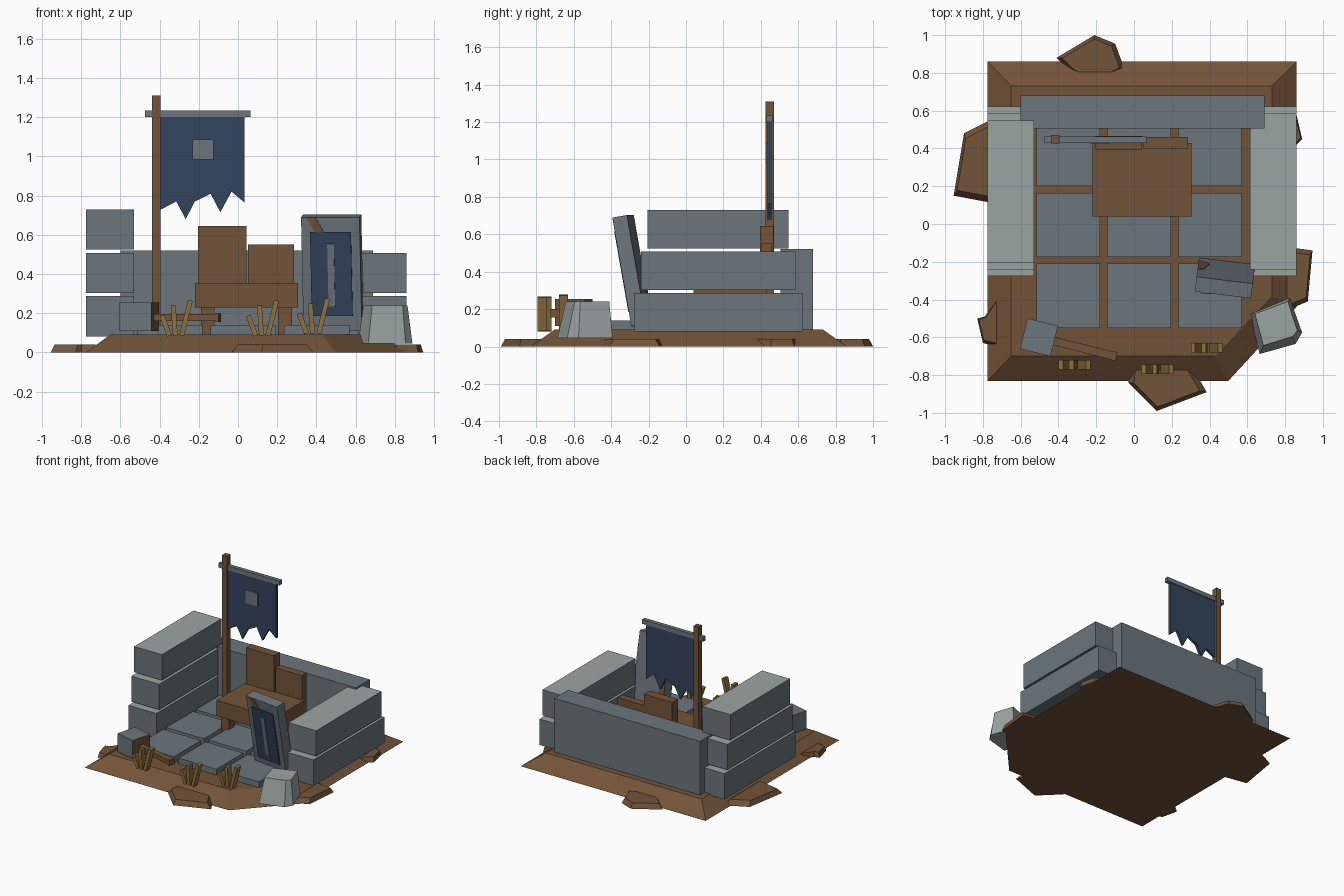
import bpy, bmesh, math
from mathutils import Matrix, Vector

if "Cube" in bpy.data.objects:
    bpy.data.objects.remove(bpy.data.objects["Cube"])


def material(name, rgb):
    m = bpy.data.materials.new(name)
    m.diffuse_color = (*rgb, 1)
    m.use_nodes = True
    m.node_tree.nodes["Principled BSDF"].inputs["Base Color"].default_value = m.diffuse_color
    return m


WOOD = material("brown wood and earth", (0.171, 0.088, 0.040))
STONE = material("slate stone", (0.150, 0.180, 0.205))
PALE = material("pale stone", (0.330, 0.375, 0.365))
NAVY = material("navy cloth", (0.034, 0.058, 0.110))
STRAW = material("dry straw", (0.270, 0.165, 0.048))


def finish(name, bm, mats, matrix=None):
    bmesh.ops.recalc_face_normals(bm, faces=bm.faces)
    mesh = bpy.data.meshes.new(name)
    bm.to_mesh(mesh)
    bm.free()
    for m in mats:
        mesh.materials.append(m)
    ob = bpy.data.objects.new(name, mesh)
    bpy.context.collection.objects.link(ob)
    if matrix:
        ob.matrix_world = matrix
    return ob


def box(name, x, y, z, mats, matrix=None, accent=None):
    """Box from ranges; faces pointing along accent get the second material."""
    bm = bmesh.new()
    bmesh.ops.create_cube(bm, size=1)
    for v in bm.verts:
        v.co = [r[0] if c < 0 else r[1] for c, r in zip(v.co, (x, y, z))]
    bmesh.ops.recalc_face_normals(bm, faces=bm.faces)
    if accent:
        for f in bm.faces:
            f.material_index = int(f.normal.dot(Vector(accent)) > 0.9)
    return finish(name, bm, mats, matrix)


def loft(name, lower, upper, z0, z1, mat):
    """Solid between two outlines with the same number of points."""
    bm = bmesh.new()
    a = [bm.verts.new((*p, z0)) for p in lower]
    b = [bm.verts.new((*p, z1)) for p in upper]
    bm.faces.new(a)
    bm.faces.new(b)
    for i in range(len(a)):
        j = (i + 1) % len(a)
        bm.faces.new((a[i], a[j], b[j], b[i]))
    return finish(name, bm, [mat])


def front_plate(name, outline, y0, y1, mat, matrix=None):
    """Outline in x and z, extruded along y."""
    bm = bmesh.new()
    f = bm.faces.new([bm.verts.new((x, y0, z)) for x, z in outline])
    r = bmesh.ops.extrude_face_region(bm, geom=[f])
    bmesh.ops.translate(bm, vec=(0, y1 - y0, 0),
                        verts=[g for g in r["geom"] if isinstance(g, bmesh.types.BMVert)])
    return finish(name, bm, [mat], matrix)


def placed(loc, yaw=0, tilt=0, roll=0):
    return (Matrix.Translation(loc) @ Matrix.Rotation(math.radians(yaw), 4, 'Z')
            @ Matrix.Rotation(math.radians(tilt), 4, 'X')
            @ Matrix.Rotation(math.radians(roll), 4, 'Y'))


# Earth mound with one cut corner
loft("earth_mound",
     [(-.775, .86), (.86, .86), (.86, -.44), (.5, -.83), (-.775, -.83)],
     [(-.65, .73), (.73, .73), (.73, -.38), (.43, -.70), (-.65, -.70)], 0, .092, WOOD)

# Low clods around the mound
clods = [
    [(-.41, .88), (-.21, 1.0), (-.10, .955), (-.05, .82), (-.20, .74), (-.34, .81)],
    [(-.74, .56), (-.90, .48), (-.955, .15), (-.74, .11)],
    [(-.72, -.39), (-.79, -.49), (-.83, -.50), (-.80, -.63), (-.72, -.65)],
    [(-.02, -.76), (-.03, -.84), (.12, -.99), (.385, -.89), (.31, -.76)],
    [(.80, -.12), (.945, -.14), (.92, -.41), (.80, -.46)],
    [(.80, .60), (.86, .58), (.89, .45), (.80, .36)],
]
for i, pts in enumerate(clods):
    cx = sum(p[0] for p in pts) / len(pts)
    cy = sum(p[1] for p in pts) / len(pts)
    top = [(cx + (x - cx) * .84, cy + (y - cy) * .84) for x, y in pts]
    loft(f"earth_clod_{i + 1}", pts, top, 0, .04, WOOD)

# Paved floor
for i in range(3):
    for j in range(3):
        x, y = -.515 + .375 * i, -.55 + .375 * j
        box(f"floor_slab_{i}_{j}", (x, x + .335), (y, y + .34), (.08, .14), [STONE])

# Walls of stacked blocks, pale on top
box("back_wall", (-.60, .69), (.505, .68), (.09, .52), [STONE])
courses = [(-.275, .622, .08, .287), (-.24, .585, .303, .507), (-.205, .547, .525, .73)]
for side, (x0, x1), n in (("left", (-.775, -.53), 3), ("right", (.615, .86), 2)):
    for k, (y0, y1, z0, z1) in enumerate(courses[:n]):
        box(f"{side}_wall_block_{k + 1}", (x0, x1), (y0, y1), (z0, z1),
            [STONE, PALE], accent=(0, 0, 1))

# Broken seat
box("seat", (-.22, .305), (.04, .43), (.23, .355), [WOOD])
box("tall_back_board", (-.205, .043), (.395, .467), (.34, .645), [WOOD])
box("short_back_board", (.05, .285), (.40, .46), (.34, .55), [WOOD])
for i, x in enumerate((-.155, .24)):
    for j, y in enumerate((.09, .37)):
        box(f"seat_leg_{i}_{j}", (x - .035, x + .035), (y - .035, y + .035), (.09, .235), [WOOD])

# Banner
box("banner_pole", (-.44, -.395), (.425, .47), (.09, 1.31), [WOOD])
box("banner_crossbar", (-.475, .065), (.43, .462), (1.2, 1.235), [STONE])
front_plate("banner_cloth",
            [(-.41, 1.205), (.033, 1.205), (.033, .765), (-.033, .82), (-.09, .715),
             (-.14, .81), (-.22, .77), (-.267, .68), (-.315, .77), (-.41, .72)],
            .435, .456, NAVY)
box("banner_emblem", (-.232, -.125), (.427, .436), (.983, 1.085), [STONE])

# Leaning shield slab with inset panel, stripe and strap
lean = placed((.488, -.235, .115), yaw=-7, tilt=10)
box("shield_slab", (-.15, .15), (-.04, .04), (0, .59), [STONE], lean)
box("shield_panel", (-.105, .105), (-.048, -.039), (.08, .515), [NAVY], lean)
box("shield_stripe", (-.017, .017), (-.054, -.047), (.13, .455), [STONE], lean)
front_plate("shield_strap", [(-.122, .59), (-.075, .59), (-.035, .515), (-.082, .515)],
            -.045, -.039, WOOD, lean)
front_plate("shield_rear_strap", [(-.15, .10), (-.09, .16), (-.12, .35), (-.15, .35)],
            .039, .044, WOOD, lean)

# Rock at the front corner
loft("corner_rock",
     [(.612, -.475), (.825, -.392), (.89, -.575), (.855, -.635), (.665, -.688)],
     [(.64, -.475), (.815, -.41), (.865, -.565), (.84, -.595), (.685, -.643)],
     .045, .24, PALE)

# Fallen hammer
lie = placed((-.503, -.60, 0), yaw=-14)
box("hammer_head", (-.083, .083), (-.083, .083), (.11, .255), [STONE, WOOD], lie,
    accent=(1, 0, 0))
box("hammer_handle", (.08, .42), (-.022, .022), (.16, .196), [WOOD], lie)
box("hammer_handle_tip", (.405, .423), (-.024, .024), (.155, .2), [WOOD], lie)

# Straw tufts: x offset, lean angle, blade length
for t, (x, y) in enumerate(((-.32, -.745), (.12, -.77), (.38, -.655))):
    for b, (dx, roll, length) in enumerate(((-.03, -20, .11), (0, -4, .155), (.032, 14, .185))):
        box(f"straw_{t + 1}_{b + 1}", (-.0125, .0125), (-.025, .025), (0, length), [STRAW],
            placed((x + dx, y, .095 if y > -.7 else .085), roll=roll))
